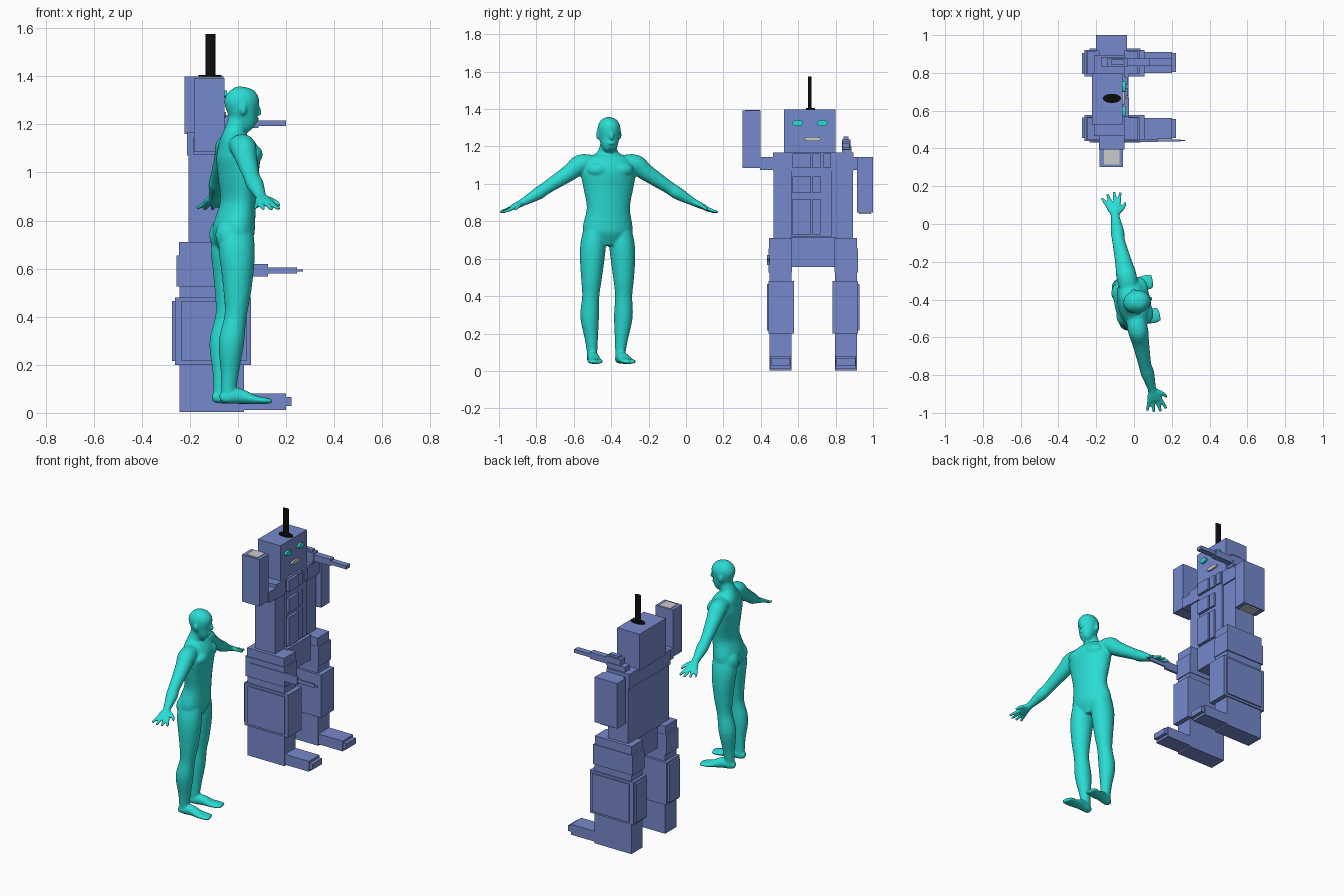
import bpy, bmesh, math
from mathutils import Vector, Matrix


def material(name, rgb):
    m = bpy.data.materials.new(name)
    m.diffuse_color = (*rgb, 1)
    return m


BLUE = material("blue", (0.18, 0.25, 0.6))
TEAL = material("teal", (0.023, 0.72, 0.66))
BLACK = material("black", (0.004, 0.004, 0.004))


def finish(bm, name, mat):
    me = bpy.data.meshes.new(name)
    bm.to_mesh(me)
    bm.free()
    if mat:
        me.materials.append(mat)
    ob = bpy.data.objects.new(name, me)
    bpy.context.collection.objects.link(ob)
    return ob


def box(name, x0, x1, y0, y1, z0, z1, mat=BLUE):
    bm = bmesh.new()
    bmesh.ops.create_cube(bm, size=1)
    bmesh.ops.scale(bm, vec=(x1 - x0, y1 - y0, z1 - z0), verts=bm.verts)
    bmesh.ops.translate(bm, vec=((x0 + x1) / 2, (y0 + y1) / 2, (z0 + z1) / 2), verts=bm.verts)
    return finish(bm, name, mat)


MID = 0.68  # robot's mirror plane in y


def pair(name, x0, x1, y0, y1, z0, z1):
    box("right_" + name, x0, x1, y0, y1, z0, z1)
    box("left_" + name, x0, x1, 2 * MID - y1, 2 * MID - y0, z0, z1)


def disc(name, loc, a, b, depth, mat, facing_x=False):
    bm = bmesh.new()
    bmesh.ops.create_cone(bm, cap_ends=True, segments=24, radius1=1, radius2=1, depth=depth)
    bmesh.ops.scale(bm, vec=(a, b, 1), verts=bm.verts)
    if facing_x:
        bmesh.ops.rotate(bm, matrix=Matrix.Rotation(math.pi / 2, 3, 'Y'), verts=bm.verts)
    bmesh.ops.translate(bm, vec=loc, verts=bm.verts)
    return finish(bm, name, mat)


# ---- Robot: legs
pair("lower_leg", -0.243, 0.025, 0.447, 0.563, 0.003, 0.56)
pair("leg_armour", -0.262, 0.055, 0.44, 0.578, 0.2, 0.48)
pair("leg_side_plate", -0.235, 0.035, 0.432, 0.45, 0.215, 0.465)
pair("leg_back_plate", -0.275, -0.25, 0.455, 0.565, 0.215, 0.465)
pair("hip", -0.245, 0.022, 0.445, 0.565, 0.55, 0.71)
pair("hip_band", -0.255, 0.03, 0.44, 0.567, 0.525, 0.655)
pair("foot", 0.02, 0.2, 0.45, 0.56, 0.012, 0.08)
pair("toe", 0.19, 0.222, 0.455, 0.555, 0.028, 0.066)

# Robot: body and head
box("pelvis", -0.19, -0.03, 0.555, 0.805, 0.555, 0.715)
box("torso", -0.205, -0.058, 0.467, 0.893, 0.705, 1.165)
box("chest_block", -0.212, -0.05, 0.465, 0.895, 1.07, 1.167)
box("chest_plate", -0.07, -0.045, 0.565, 0.78, 0.72, 1.166)
for row, (z0, z1) in enumerate([(0.73, 0.92), (0.95, 1.04), (1.085, 1.163)]):
    box(f"wide_panel_{row}", -0.06, -0.027, 0.57, 0.668, z0, z1)
    box(f"narrow_panel_{row}", -0.06, -0.033, 0.677, 0.72, z0, z1)
box("side_panel", -0.06, -0.035, 0.735, 0.775, 1.085, 1.163)
box("head", -0.222, -0.06, 0.525, 0.8, 1.16, 1.398)
for side, y in (("right", 0.597), ("left", 0.728)):
    disc(side + "_robot_eye", (-0.056, y, 1.325), 0.016, 0.029, 0.02, TEAL, True)
disc("mouth", (-0.057, 0.677, 1.24), 0.012, 0.048, 0.016, None, True)
disc("antenna_base", (-0.117, 0.665, 1.4), 0.048, 0.024, 0.012, BLACK)
disc("antenna", (-0.115, 0.662, 1.487), 0.021, 0.01, 0.176, BLACK)

# Robot: arms, one raised and one hanging
pair("shoulder", -0.185, -0.05, 0.395, 0.475, 1.075, 1.145)
box("raised_forearm", -0.183, -0.057, 0.302, 0.398, 1.085, 1.392)
box("raised_hand", -0.16, -0.078, 0.315, 0.395, 1.37, 1.396, None)
box("hanging_arm", -0.2, -0.037, 0.915, 1.0, 0.848, 1.145)
box("hanging_hand", -0.165, -0.07, 0.925, 0.99, 0.84, 0.87, None)

# Robot: shoulder gun and hip gun
box("shoulder_gun_mount", -0.175, -0.045, 0.835, 0.885, 1.16, 1.2)
box("shoulder_gun_body", -0.14, -0.035, 0.835, 0.88, 1.18, 1.238)
box("shoulder_gun_sight", -0.12, -0.05, 0.842, 0.87, 1.235, 1.252)
box("shoulder_gun_sleeve", -0.04, 0.085, 0.837, 0.877, 1.185, 1.228)
box("shoulder_gun_barrel", 0.08, 0.2, 0.837, 0.875, 1.193, 1.216)
box("hip_gun_body", -0.22, 0.125, 0.434, 0.45, 0.567, 0.62)
box("hip_gun_barrel", 0.12, 0.245, 0.437, 0.447, 0.58, 0.605)
box("hip_gun_muzzle", 0.24, 0.27, 0.439, 0.445, 0.587, 0.597)


# ---- Human figure: smooth tubes fused into one skin
def spline(p, n=4):
    out = []
    for i in range(len(p) - 1):
        a, b, c, d = p[max(i - 1, 0)], p[i], p[i + 1], p[min(i + 2, len(p) - 1)]
        for k in range(n):
            t = k / n
            out.append([0.5 * (2 * q + (r - o) * t + (2 * o - 5 * q + 4 * r - s) * t * t
                               + (3 * q - o - 3 * r + s) * t ** 3)
                        for o, q, r, s in zip(a, b, c, d)])
    return out + [list(p[-1])]


def tube(bm, path, side=1, ref=(1, 0, 0), segs=20):
    """Elliptical tube; rows are x, y, z, radius along ref, radius across."""
    rows = spline(path)
    pts = [Vector((r[0], r[1] * side, r[2])) for r in rows]
    rings = []
    for i, r in enumerate(rows):
        t = (pts[min(i + 1, len(pts) - 1)] - pts[max(i - 1, 0)]).normalized()
        u = Vector(ref)
        u = (u - t * u.dot(t)).normalized()
        v = t.cross(u)
        rings.append([bm.verts.new(pts[i] + u * r[3] * math.cos(a) + v * r[4] * math.sin(a))
                      for a in (2 * math.pi * k / segs for k in range(segs))])
    for A, B in zip(rings, rings[1:]):
        for k in range(segs):
            j = (k + 1) % segs
            bm.faces.new((A[k], A[j], B[j], B[k]))
    bm.faces.new(rings[0][::-1])
    bm.faces.new(rings[-1])


def blob(bm, loc, radii):
    m = Matrix.Translation(loc) @ Matrix.Diagonal((*radii, 1))
    bmesh.ops.create_uvsphere(bm, u_segments=16, v_segments=10, radius=1, matrix=m)


bm = bmesh.new()
# Torso, neck and head
tube(bm, [(-.02, 0, .67, .05, .09), (-.02, 0, .75, .085, .135), (.0, 0, .87, .072, .117),
          (.0, 0, .98, .08, .136), (.0, 0, 1.07, .088, .15), (-.012, 0, 1.13, .066, .125),
          (-.014, 0, 1.165, .047, .062), (-.004, 0, 1.2, .042, .045), (.005, 0, 1.25, .04, .04)], segs=32)
tube(bm, [(.055, 0, 1.18, .024, .024), (.042, 0, 1.198, .042, .04), (.024, 0, 1.24, .06, .053),
          (.016, 0, 1.295, .073, .061), (.012, 0, 1.33, .06, .05), (.01, 0, 1.35, .033, .03),
          (.01, 0, 1.357, .008, .008)], segs=28)
tube(bm, [(.078, 0, 1.285, .008, .008), (.09, 0, 1.25, .011, .011), (.085, 0, 1.24, .008, .009)])
blob(bm, (.075, 0, 1.217), (.014, .02, .008))
for s in (-1, 1):
    blob(bm, (.01, s * .06, 1.262), (.013, .01, .024))
    blob(bm, (.045, s * .062, 1.075), (.045, .065, .042))
    blob(bm, (-.045, s * .062, .74), (.064, .062, .07))
    # Leg and foot
    tube(bm, [(-.02, .07, .75, .07, .06), (-.022, .078, .68, .076, .068), (-.02, .084, .6, .069, .066),
              (-.022, .088, .49, .056, .055), (-.03, .09, .4, .046, .046),
              (-.048, .092, .29, .053, .05), (-.052, .082, .17, .038, .035),
              (-.055, .077, .09, .032, .027), (-.052, .077, .05, .034, .027)], s)
    tube(bm, [(-.092, .075, .06, .018, .018), (-.055, .077, .068, .029, .03), (-.01, .08, .07, .031, .032),
              (.045, .086, .056, .038, .02), (.09, .09, .051, .042, .014), (.12, .09, .049, .034, .011)],
         s, (0, 1, 0))
    # Arm and palm
    tube(bm, [(-.01, .08, 1.115, .05, .04), (-.01, .15, 1.105, .054, .052), (-.01, .21, 1.06, .046, .045),
              (-.012, .335, .98, .034, .034), (-.008, .38, .95, .036, .034), (-.002, .47, .9, .023, .02),
              (.0, .5, .886, .036, .017), (.0, .53, .872, .038, .013)], s)
    # Fingers and thumb
    for x, reach in ((-.032, .052), (-.011, .066), (.011, .07), (.032, .062)):
        tube(bm, [(x * .8, .515, .878, .011, .011), (x * 1.25, .525 + reach * .5, .868 - reach * .15, .01, .01),
                  (x * 1.6, .525 + reach, .868 - reach * .3, .008, .008)], s, segs=10)
    tube(bm, [(.02, .485, .892, .014, .012), (.05, .505, .878, .011, .011), (.066, .527, .862, .008, .008)],
         s, (0, 1, 0), 10)
bmesh.ops.recalc_face_normals(bm, faces=bm.faces)
human = finish(bm, "human_figure", TEAL)
human.location = (0, -0.415, 0)
human.rotation_euler.z = math.radians(12)
fuse = human.modifiers.new("fuse", 'REMESH')
fuse.mode = 'VOXEL'
fuse.voxel_size = 0.006
fuse.use_smooth_shade = True
soft = human.modifiers.new("soften", 'SMOOTH')
soft.factor = 0.5
soft.iterations = 6
